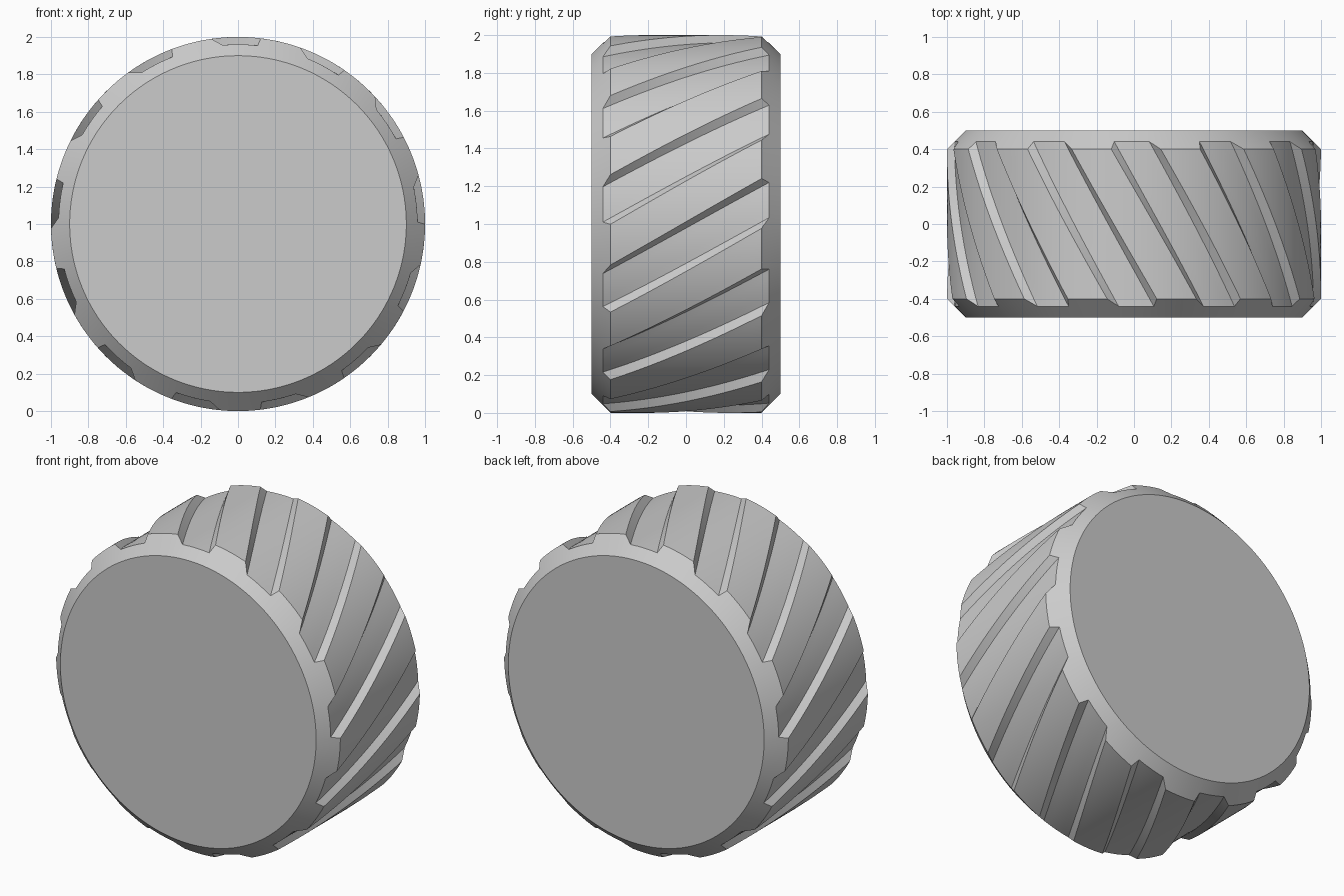
import bpy, bmesh, math

cube = bpy.data.objects.get("Cube")
if cube:
    bpy.data.objects.remove(cube)

GROOVES = 13
PITCH = 2 * math.pi / GROOVES
TWIST = 0.577            # radians of sweep per unit of width
OUTER, DEPTH = 1.0, 0.04
HALF_WIDTH, CHAMFER = 0.5, 0.1
LAND_END = HALF_WIDTH - CHAMFER
FLOOR_END = LAND_END + DEPTH
FLOOR_HALF, MOUTH_HALF = 0.098, 0.133
STEPS = 20


def spread(a, b, n):
    return [a + (b - a) * i / n for i in range(n + 1)]


# One tread pitch: flat groove floor, sloped walls, then the raised land
section = [(a, OUTER - DEPTH, FLOOR_END) for a in spread(-FLOOR_HALF, FLOOR_HALF, 4)]
section += [(a, OUTER, LAND_END) for a in spread(MOUTH_HALF, PITCH - MOUTH_HALF, 6)]
columns = [(a + (g + 0.5) * PITCH, r, end) for g in range(GROOVES) for a, r, end in section]

bm = bmesh.new()


def add_ring(points):
    return [bm.verts.new((r * math.sin(a), y, 1 + r * math.cos(a))) for a, r, y in points]


# Rings run from the front rim across the tread to the back rim
rim = OUTER - CHAMFER
rings = [add_ring([(a + TWIST * FLOOR_END, rim, -HALF_WIDTH) for a, r, end in columns])]
for t in spread(-1, 1, STEPS):
    rings.append(add_ring([(a - TWIST * t * end, r, t * end) for a, r, end in columns]))
rings.append(add_ring([(a - TWIST * FLOOR_END, rim, HALF_WIDTH) for a, r, end in columns]))

# Skin the rings and close both ends
count = len(columns)
for low, high in zip(rings, rings[1:]):
    for i in range(count):
        j = (i + 1) % count
        bm.faces.new((low[i], low[j], high[j], high[i]))
bm.faces.new(rings[0])
bm.faces.new(rings[-1])
bmesh.ops.recalc_face_normals(bm, faces=bm.faces)

mesh = bpy.data.meshes.new("grooved_wheel")
bm.to_mesh(mesh)
bm.free()
wheel = bpy.data.objects.new("grooved_wheel", mesh)
bpy.context.collection.objects.link(wheel)

# Plain grey
grey = bpy.data.materials.new("light_grey")
grey.use_nodes = True
colour = (0.6, 0.6, 0.6, 1)
grey.diffuse_color = colour
grey.node_tree.nodes["Principled BSDF"].inputs["Base Color"].default_value = colour
mesh.materials.append(grey)

# Smooth curves with crisp groove and chamfer edges
bpy.ops.object.select_all(action='DESELECT')
wheel.select_set(True)
bpy.context.view_layer.objects.active = wheel
bpy.ops.object.shade_smooth_by_angle(angle=math.radians(25))
